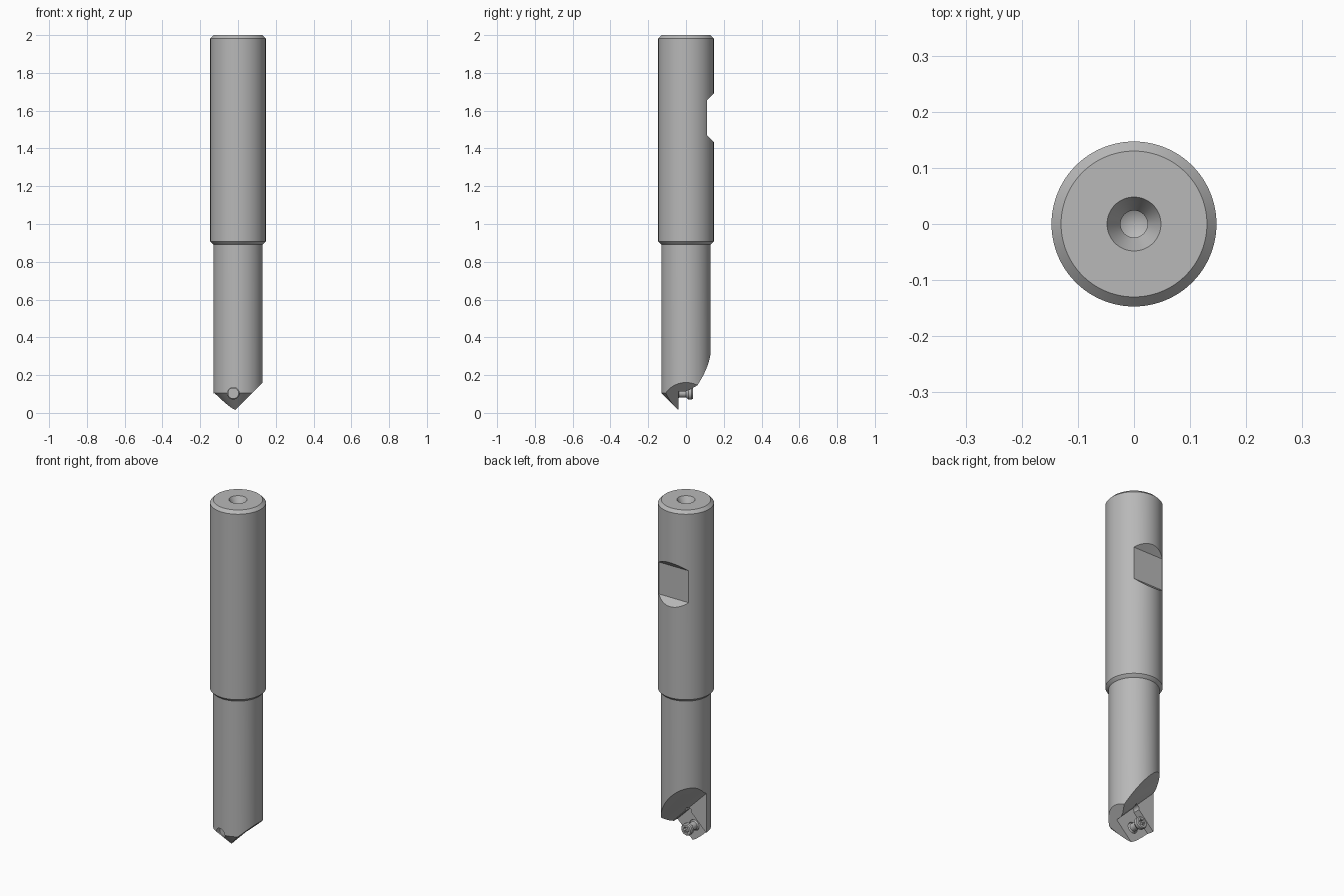
import bpy, bmesh
from math import sin, cos, pi, radians
from mathutils import Matrix, Vector

cube = bpy.data.objects.get("Cube")
if cube:
    bpy.data.objects.remove(cube, do_unlink=True)

steel = bpy.data.materials.new("steel_grey")
steel.use_nodes = True
GREY = (0.48, 0.48, 0.48, 1)
steel.diffuse_color = GREY
steel.node_tree.nodes["Principled BSDF"].inputs["Base Color"].default_value = GREY


def finish(name, bm):
    bmesh.ops.recalc_face_normals(bm, faces=bm.faces)
    mesh = bpy.data.meshes.new(name)
    bm.to_mesh(mesh)
    bm.free()
    mesh.materials.append(steel)
    obj = bpy.data.objects.new(name, mesh)
    bpy.context.collection.objects.link(obj)
    return obj


def lathe(name, profile, steps=96, matrix=Matrix()):
    """Closed solid from (radius, height) points; both ends lie on the axis."""
    bm = bmesh.new()
    rings = []
    for r, h in profile:
        count = steps if r > 0 else 1
        rings.append([bm.verts.new(matrix @ Vector((r * cos(2 * pi * i / steps),
                                                    r * sin(2 * pi * i / steps), h)))
                      for i in range(count)])
    for a, b in zip(rings, rings[1:]):
        for i in range(steps):
            j = (i + 1) % steps
            quad = [a[i % len(a)], a[j % len(a)], b[j % len(b)], b[i % len(b)]]
            bm.faces.new(list(dict.fromkeys(quad)))
    return finish(name, bm)


def prism(name, points, place, lo, hi):
    """Extrude a 2D outline from lo to hi; place maps (a, b, t) to 3D."""
    bm = bmesh.new()
    ends = [[bm.verts.new(place(a, b, t)) for a, b in points] for t in (lo, hi)]
    bm.faces.new(ends[0])
    bm.faces.new(ends[1])
    n = len(points)
    for i in range(n):
        j = (i + 1) % n
        bm.faces.new([ends[0][i], ends[0][j], ends[1][j], ends[1][i]])
    return finish(name, bm)


def cut(target, cutter):
    mod = target.modifiers.new("cut", "BOOLEAN")
    mod.operation = "DIFFERENCE"
    mod.solver = "EXACT"
    mod.object = cutter
    bpy.ops.object.select_all(action="DESELECT")
    bpy.context.view_layer.objects.active = target
    target.select_set(True)
    bpy.ops.object.modifier_apply(modifier=mod.name)
    bpy.data.objects.remove(cutter, do_unlink=True)


def circle(x, z, radius, n=32):
    return [(x + radius * cos(2 * pi * i / n), z + radius * sin(2 * pi * i / n))
            for i in range(n)]


def along_x(y, z, t):
    return (t, y, z)


def along_y(x, z, t):
    return (x, t, z)


def along_diagonal(y, s, t):
    return ((s + t) / 2, y, (s - t) / 2)


# Turned holder: conical tip, neck, shank and centre hole
holder = lathe("tool_holder", [
    (0, -0.026), (0.131, 0.105), (0.131, 0.892), (0.135, 0.895), (0.147, 0.908),
    (0.147, 1.983), (0.13, 2.0), (0.048, 2.0), (0.024, 1.958), (0.024, 1.93), (0, 1.916)])

# Clamping flat on the back of the shank
cut(holder, prism("flat_cutter", [(0.112, 1.47), (0.112, 1.655), (0.162, 1.705), (0.162, 1.42)],
                  along_x, -0.3, 0.3))
# Sloping end on one side of the tip
cut(holder, prism("slope_cutter", [(-0.1, -0.07), (0.2, 0.23), (0.2, -0.07)],
                  along_y, -0.3, 0.3))
# Diagonal chip flute
cut(holder, prism("flute_cutter", [(0, -0.3), (0, 0.2), (0.018, 0.212), (0.06, 0.262),
                                   (0.131, 0.332), (0.2, 0.4), (0.2, -0.3)],
                  along_diagonal, -0.75, 0.75))
# Insert pocket with a relieved corner
cut(holder, prism("pocket_cutter", [(-0.0175, 0.2125), (-0.3375, -0.1075), (0.3025, -0.1075)],
                  along_y, -0.04, 0.05))
cut(holder, prism("relief_cutter", circle(-0.0175, 0.203, 0.017), along_y, -0.041, 0.04))

# Screw hole
SCREW_X, SCREW_Z = -0.025, 0.104
cut(holder, prism("hole_cutter", circle(SCREW_X, SCREW_Z, 0.031), along_y, -0.3, 0.1))

# Clamp screw with a six-lobed socket
axis = Matrix.Translation((SCREW_X, 0, SCREW_Z)) @ Matrix.Rotation(radians(-90), 4, "X")
screw = lathe("clamp_screw", [
    (0, -0.09), (0.029, -0.09), (0.029, -0.042), (0.022, -0.036), (0.022, 0.0),
    (0.034, 0.014), (0.034, 0.03), (0.029, 0.036), (0, 0.036)], 48, axis)
lobes = []
for k in range(48):
    a = 2 * pi * k / 48
    r = 0.016 + 0.0035 * cos(6 * a)
    lobes.append((SCREW_X + r * cos(a), SCREW_Z + r * sin(a)))
cut(screw, prism("socket_cutter", lobes, along_y, 0.018, 0.06))

# Smooth round surfaces, crisp machined edges
bpy.ops.object.select_all(action="DESELECT")
for obj in (holder, screw):
    obj.select_set(True)
bpy.context.view_layer.objects.active = holder
bpy.ops.object.shade_smooth_by_angle(angle=radians(25))
